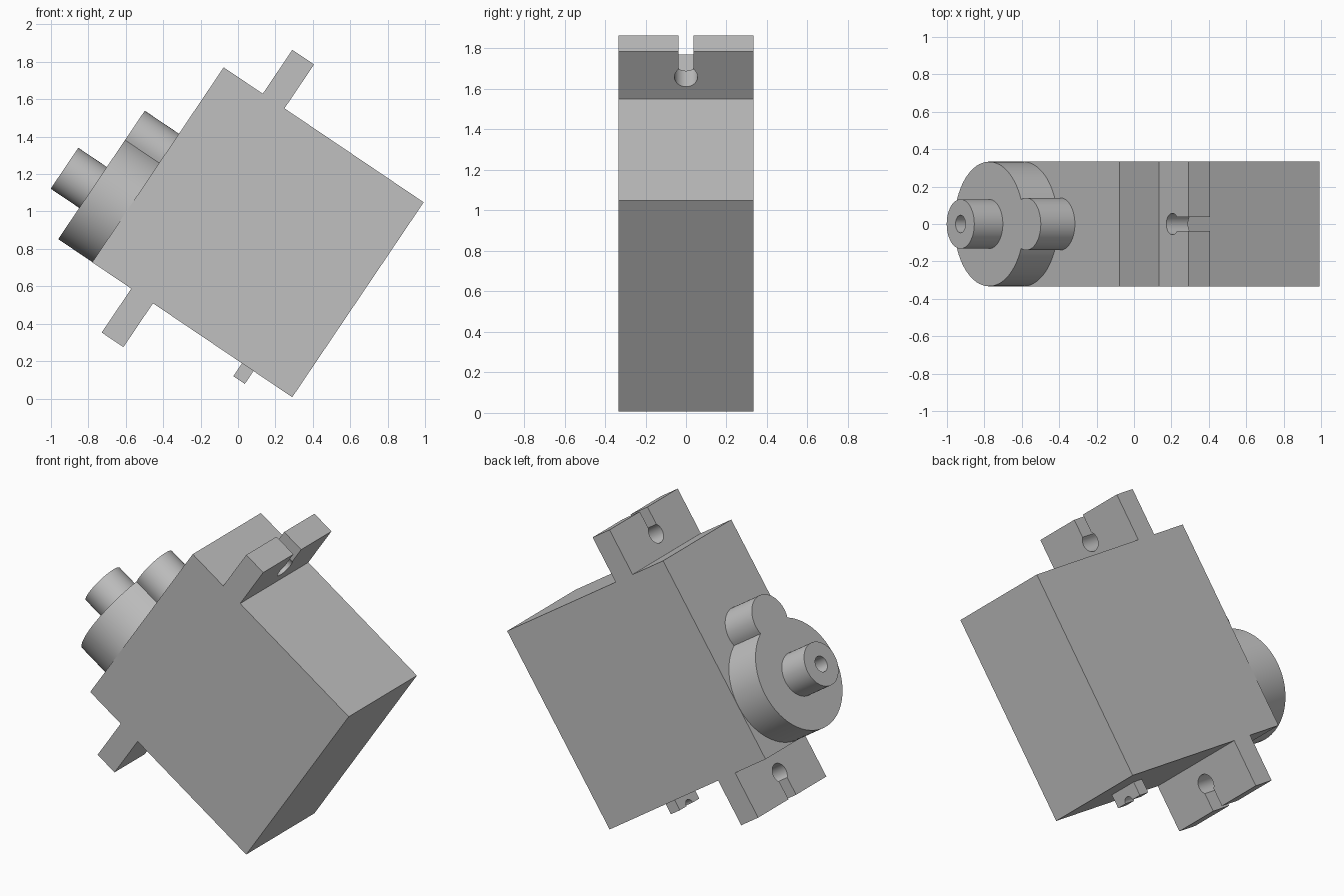
import bpy, bmesh
from math import sin, cos, asin, acos, pi, radians
from mathutils import Matrix

cube = bpy.data.objects.get("Cube")
if cube:
    bpy.data.objects.remove(cube, do_unlink=True)

grey = bpy.data.materials.new("light_grey_plastic")
grey.use_nodes = True
grey.diffuse_color = (0.53, 0.53, 0.53, 1)
grey.node_tree.nodes["Principled BSDF"].inputs["Base Color"].default_value = (0.53, 0.53, 0.53, 1)

# Parts are modelled upright (z along the shaft), then the whole servo is tilted
TILT = Matrix.Translation((0.29, 0, 0.007)) @ Matrix.Rotation(radians(-56), 4, 'Y')
LENGTH, HALF, HEIGHT = 1.257, 0.334, 1.29


def finish(name, bm):
    bmesh.ops.recalc_face_normals(bm, faces=bm.faces)
    mesh = bpy.data.meshes.new(name)
    bm.to_mesh(mesh)
    bm.free()
    mesh.materials.append(grey)
    mesh.shade_smooth()
    mesh.set_sharp_from_angle(angle=radians(30))
    obj = bpy.data.objects.new(name, mesh)
    obj.matrix_world = TILT
    bpy.context.collection.objects.link(obj)


def arc(cx, cy, r, a0, a1, n):
    angles = [a0 + (a1 - a0) * i / n for i in range(n + 1)]
    return [(cx + r * cos(a), cy + r * sin(a)) for a in angles]


def prism(name, outline, z0, z1):
    bm = bmesh.new()
    face = bm.faces.new([bm.verts.new((x, y, z0)) for x, y in outline])
    new = bmesh.ops.extrude_face_region(bm, geom=[face])["geom"]
    top = [v for v in new if isinstance(v, bmesh.types.BMVert)]
    bmesh.ops.translate(bm, verts=top, vec=(0, 0, z1 - z0))
    finish(name, bm)


def rect(x0, x1, h):
    return [(x0, -h), (x1, -h), (x1, h), (x0, h)]


# Main case
prism("case", rect(0, LENGTH, HALF), 0, HEIGHT)

# Mounting tabs with a keyhole screw slot open at the outer end
REACH, HOLE, SLOT = 0.283, 0.0575, 0.0375
a = asin(SLOT / HOLE)
tab = [(0, -HALF), (REACH, -HALF), (REACH, -SLOT)]
tab += arc(0.13, 0, HOLE, -a, a - 2 * pi, 32)
tab += [(REACH, SLOT), (REACH, HALF), (0, HALF)]
prism("upper_mounting_tab", [(LENGTH + x, y) for x, y in tab], 0.898, 1.038)
prism("lower_mounting_tab", [(-x, y) for x, y in tab], 0.898, 1.038)

# Gear housing: large round boss merged with a smaller one
BIG, SMALL, CX, GAP = 0.333, 0.14, 0.334, 0.355
meet = (BIG**2 - SMALL**2 + GAP**2) / (2 * GAP)
b, s = acos(meet / BIG), acos((meet - GAP) / SMALL)
housing = arc(CX, 0, BIG, b, 2 * pi - b, 64) + arc(CX + GAP, 0, SMALL, -s, s, 32)[1:-1]
prism("gear_housing", housing, HEIGHT, 1.51)

# Output shaft with a blind screw hole
bm = bmesh.new()
rings = []
for r, z in [(0.132, 1.51), (0.132, 1.694), (0.047, 1.694), (0.047, 1.52)]:
    rings.append([bm.verts.new((x, y, z)) for x, y in arc(CX, 0, r, 0, 2 * pi, 48)[:-1]])
for lo, hi in zip(rings, rings[1:]):
    for i in range(48):
        j = (i + 1) % 48
        bm.faces.new((lo[i], lo[j], hi[j], hi[i]))
bm.faces.new(rings[0])
bm.faces.new(rings[-1])
finish("output_shaft", bm)

# Cable exit block with a rounded notch in its end
cable = [(0, -0.095), (-0.083, -0.095)]
cable += arc(-0.083, 0, 0.03, -pi / 2, pi / 2, 12)
cable += [(-0.083, 0.095), (0, 0.095)]
prism("cable_exit", cable, 0.25, 0.324)
